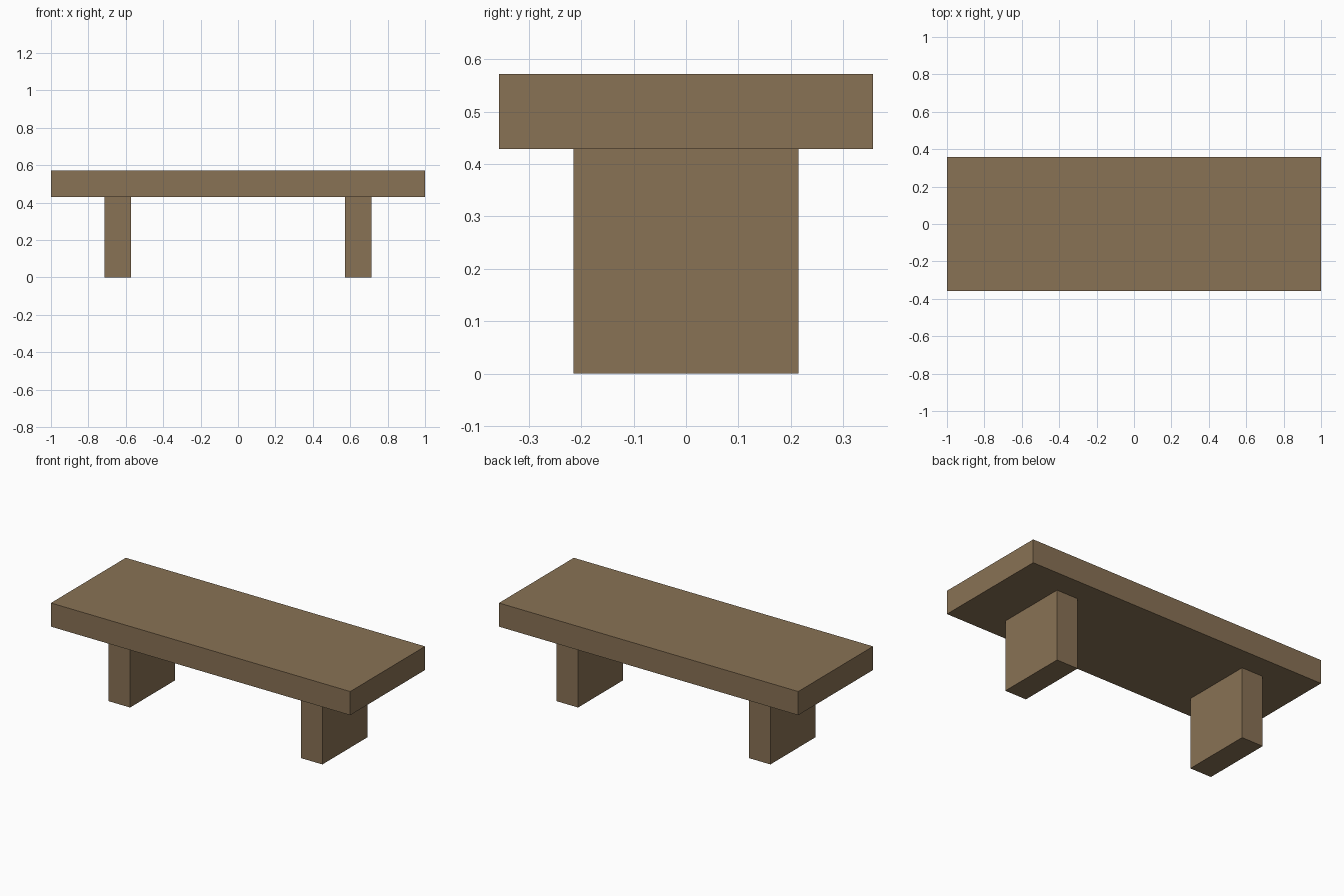
import bpy

if "Cube" in bpy.data.objects:
    bpy.data.objects.remove(bpy.data.objects["Cube"])

U = 1 / 7  # the bench follows a grid of one seventh of a unit

wood = bpy.data.materials.new("brown wood")
wood.diffuse_color = (0.25, 0.168, 0.09, 1)
wood.use_nodes = True
wood.node_tree.nodes["Principled BSDF"].inputs["Base Color"].default_value = wood.diffuse_color


def box(name, center, size):
    bpy.ops.mesh.primitive_cube_add(size=1, location=center)
    obj = bpy.context.object
    obj.name = name
    obj.scale = size
    bpy.ops.object.transform_apply(location=False, rotation=False, scale=True)
    obj.data.materials.append(wood)
    return obj


# Thick seat slab
box("seat", (0, 0, 3.5 * U), (14 * U, 5 * U, U))

# Two slab legs, inset from the ends and sides
for side, name in ((-1, "left_leg"), (1, "right_leg")):
    box(name, (side * 4.5 * U, 0, 1.5 * U), (U, 3 * U, 3 * U))
